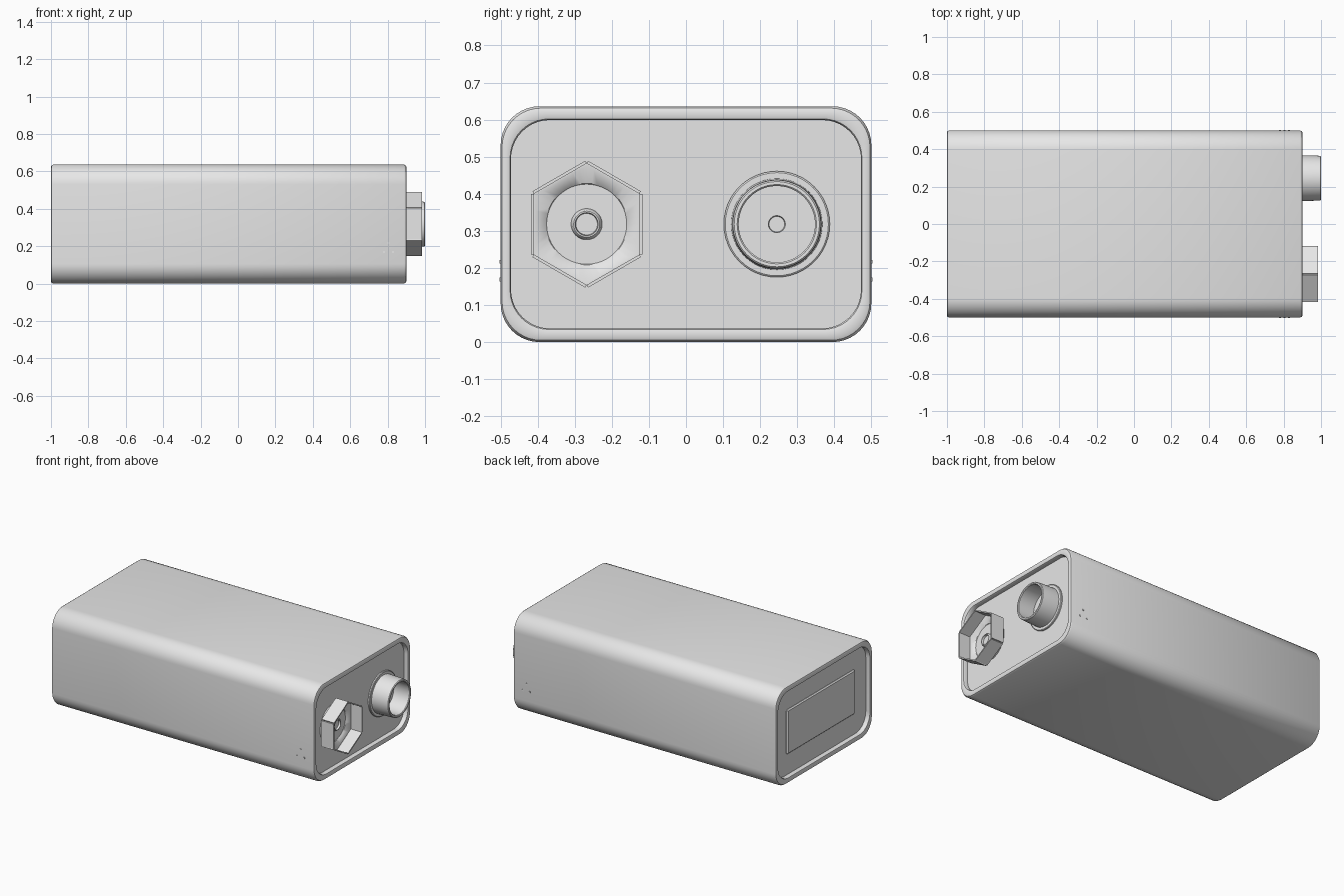
import bpy, bmesh
from math import sin, cos, pi, radians
from mathutils import Matrix, Vector

cube = bpy.data.objects.get("Cube")
if cube:
    bpy.data.objects.remove(cube, do_unlink=True)

grey = bpy.data.materials.new("plain grey")
grey.use_nodes = True
grey.diffuse_color = (0.8, 0.8, 0.8, 1)
grey.node_tree.nodes["Principled BSDF"].inputs["Base Color"].default_value = (0.8, 0.8, 0.8, 1)

MID = 0.318   # height of the long axis


def finish(name, bm):
    bmesh.ops.recalc_face_normals(bm, faces=bm.faces)
    mesh = bpy.data.meshes.new(name)
    bm.to_mesh(mesh)
    bm.free()
    mesh.materials.append(grey)
    mesh.shade_smooth()
    mesh.set_sharp_from_angle(angle=radians(35))
    ob = bpy.data.objects.new(name, mesh)
    bpy.context.collection.objects.link(ob)
    return ob


def loft(name, rings):
    """Skin equal-sized rings in order and cap both ends."""
    bm = bmesh.new()
    loops = [[bm.verts.new(p) for p in ring] for ring in rings]
    for a, b in zip(loops, loops[1:]):
        for i in range(len(a)):
            j = (i + 1) % len(a)
            bm.faces.new((a[i], a[j], b[j], b[i]))
    bm.faces.new(loops[0])
    bm.faces.new(loops[-1])
    return finish(name, bm)


def rounded_ring(x, inset, radius=0.105, steps=10):
    hy, hz = 0.5 - 0.75 * inset, MID - inset
    pts = []
    for k, (sy, sz) in enumerate([(1, 1), (-1, 1), (-1, -1), (1, -1)]):
        for i in range(steps + 1):
            a = (k + i / steps) * pi / 2
            pts.append((x, sy * (hy - radius) + radius * cos(a),
                        MID + sz * (hz - radius) + radius * sin(a)))
    return pts


def turned_ring(x, r, cy, hexed=False, segs=48):
    pts = []
    for i in range(segs):
        a = 2 * pi * i / segs
        rr = r * cos(pi / 6) / cos(a % (pi / 3) - pi / 6) if hexed else r
        pts.append((x, cy + rr * sin(a), MID + rr * cos(a)))
    return pts


def box(bm, size, matrix):
    bmesh.ops.create_cube(bm, size=1, matrix=matrix @ Matrix.Diagonal((*size, 1)))


# Casing: rolled rims and a recessed floor at each end
rim = [(0.03, 0.037), (0.008, 0.037), (0.002, 0.034), (0, 0.028),
       (0, 0.012), (0.003, 0.005), (0.012, 0)]
profile = [(-1 + d, i) for d, i in rim] + [(0.9 - d, i) for d, i in reversed(rim)]
loft("casing", [rounded_ring(x, i) for x, i in profile])

# Stamped panel on the closed end
bm = bmesh.new()
box(bm, (0.02, 0.70, 0.29), Matrix.Translation((-0.97, 0, MID)))
bmesh.ops.bevel(bm, geom=bm.edges[:], offset=0.007, segments=1, affect='EDGES')
finish("end_panel", bm)

# Round terminal: flanged, hollow cup with a rivet hole
Y = 0.245
cup = [(0.865, 0.143), (0.878, 0.143), (0.881, 0.139), (0.881, 0.123),
       (0.985, 0.120), (0.996, 0.119), (1.0, 0.115), (1.0, 0.107),
       (0.996, 0.103), (0.884, 0.103), (0.884, 0.023), (0.876, 0.021)]
loft("round_terminal", [turned_ring(x, r, Y) for x, r in cup])

# Hexagonal terminal: dished base with a central boss
Y = -0.268
dish = [(0.865, 0.125, False), (0.88, 0.132, False), (0.897, 0.166, True),
        (0.905, 0.166, True), (0.905, 0.158, True), (0.892, 0.11, False),
        (0.889, 0.108, False), (0.889, 0.042, False), (0.906, 0.038, False),
        (0.909, 0.035, False), (0.909, 0.031, False), (0.896, 0.029, False)]
loft("hex_terminal_base", [turned_ring(x, r, Y, h) for x, r, h in dish])

# Six spring leaves standing around the hexagon
bm = bmesh.new()
for k in range(6):
    turn = Matrix.Rotation(-(pi / 6 + k * pi / 3), 4, 'X')
    box(bm, (0.09, 0.164, 0.008),
        Matrix.Translation((0.94, Y, MID)) @ turn @ Matrix.Translation((0, 0, 0.146)))
finish("hex_terminal_leaves", bm)

# Tiny raised marks near the terminals on both broad edges
for name, side in (("front_marks", -1), ("back_marks", 1)):
    bm = bmesh.new()
    for k in range(3):
        a = pi / 2 + k * 2 * pi / 3
        centre = Vector((0.805 + 0.028 * cos(a), side * 0.5, 0.185 + 0.032 * sin(a)))
        box(bm, (0.01, 0.006, 0.01), Matrix.Translation(centre))
    finish(name, bm)
